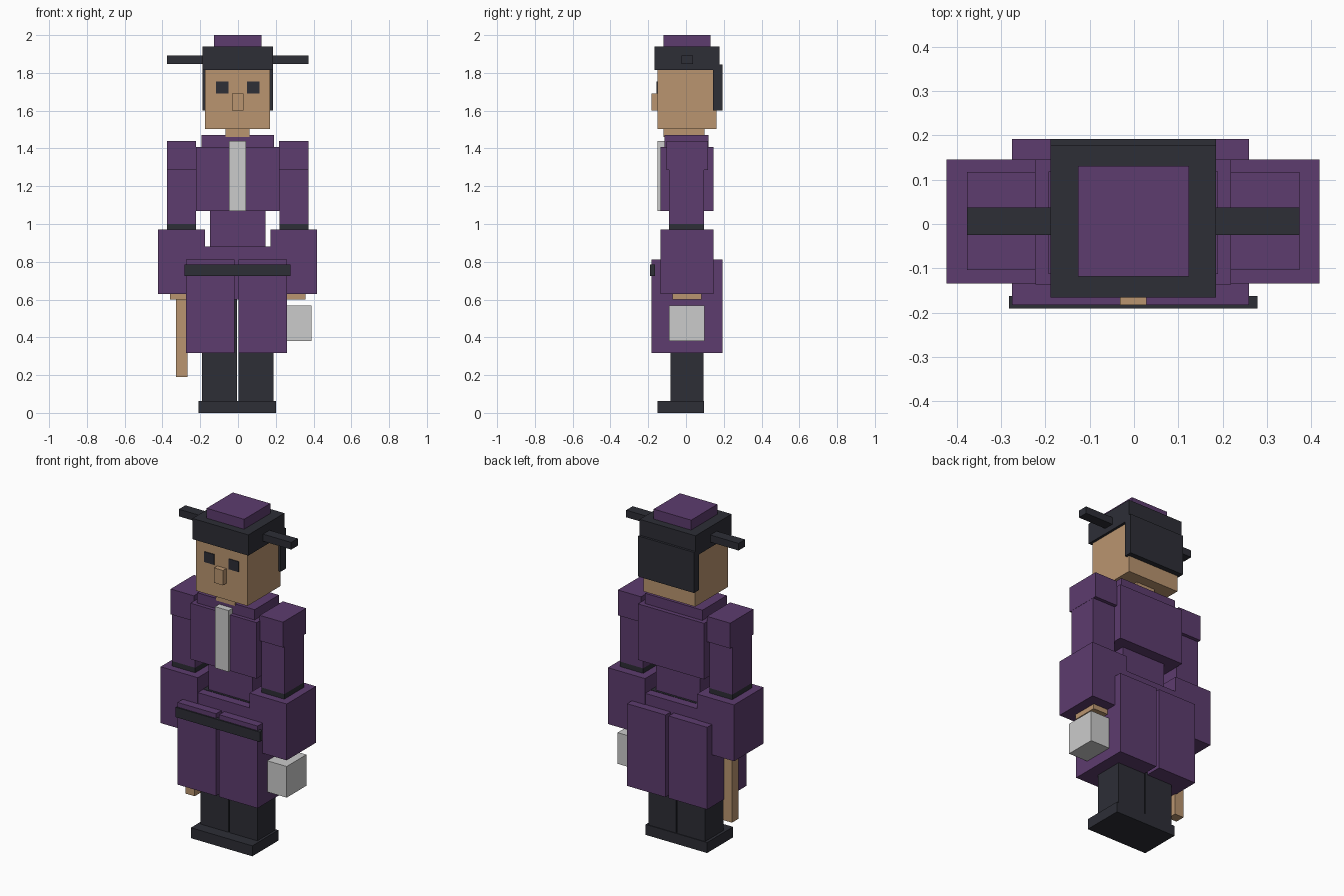
import bpy
import bmesh

if "Cube" in bpy.data.objects:
    bpy.data.objects.remove(bpy.data.objects["Cube"], do_unlink=True)


def make_material(name, rgb):
    """Flat material from an 8-bit sRGB colour."""
    linear = [((c / 255 + 0.055) / 1.055) ** 2.4 for c in rgb] + [1.0]
    mat = bpy.data.materials.new(name)
    mat.use_nodes = True
    mat.diffuse_color = linear
    bsdf = mat.node_tree.nodes["Principled BSDF"]
    bsdf.inputs["Base Color"].default_value = linear
    bsdf.inputs["Roughness"].default_value = 0.9
    return mat


purple = make_material("purple cloth", (93, 60, 110))
dark = make_material("dark cloth", (45, 46, 54))
tan = make_material("tan skin", (186, 149, 112))
grey = make_material("light grey", (203, 203, 203))


def box(name, mat, x, y, z):
    """Box spanning the (low, high) range on each axis."""
    bm = bmesh.new()
    bmesh.ops.create_cube(bm, size=1)
    ranges = (x, y, z)
    for v in bm.verts:
        v.co = [lo + (c + 0.5) * (hi - lo) for c, (lo, hi) in zip(v.co, ranges)]
    mesh = bpy.data.meshes.new(name)
    bm.to_mesh(mesh)
    bm.free()
    mesh.materials.append(mat)
    obj = bpy.data.objects.new(name, mesh)
    bpy.context.collection.objects.link(obj)
    return obj


def pair(name, mat, x, y, z):
    """Left and right copies, mirrored about the body's centre line."""
    mid = -0.002
    box("left_" + name, mat, x, y, z)
    box("right_" + name, mat, (2 * mid - x[1], 2 * mid - x[0]), y, z)


# Shoes and legs
box("shoes", dark, (-0.208, 0.202), (-0.152, 0.096), (0, 0.063))
pair("leg", dark, (0.002, 0.187), (-0.083, 0.092), (0.063, 0.882))

# Coat skirt, hips and sash
pair("skirt_panel", purple, (-0.002 + 0.008, 0.263), (-0.183, 0.192), (0.317, 0.813))
for o in ("right_skirt_panel", "left_skirt_panel"):
    bpy.data.objects[o].location.x = -0.0085 if o.startswith("right") else -0.004
box("hips", purple, (-0.2, 0.196), (-0.133, 0.143), (0.6, 0.88))
box("sash", dark, (-0.282, 0.279), (-0.191, -0.163), (0.725, 0.785))

# Torso
box("waist", purple, (-0.148, 0.145), (-0.07, 0.078), (0.87, 1.08))
box("chest", purple, (-0.222, 0.219), (-0.136, 0.145), (1.07, 1.408))
box("collar", purple, (-0.193, 0.19), (-0.113, 0.119), (1.4, 1.47))
box("shirt_front", grey, (-0.047, 0.043), (-0.152, -0.11), (1.07, 1.44))

# Arms
pair("shoulder", purple, (0.218, 0.373), (-0.104, 0.117), (1.287, 1.44))
pair("upper_arm", purple, (0.219, 0.372), (-0.09, 0.096), (1.0, 1.29))
pair("arm_band", dark, (0.219, 0.372), (-0.09, 0.096), (0.965, 1.0))
pair("wide_sleeve", purple, (0.171, 0.419), (-0.134, 0.146), (0.63, 0.97))
pair("hand", tan, (0.23, 0.357), (-0.071, 0.083), (0.6, 0.64))

# Held items
box("stick", tan, (-0.328, -0.268), (-0.03, 0.03), (0.19, 0.61))
box("lantern", grey, (0.2, 0.388), (-0.09, 0.098), (0.38, 0.568))

# Head and face
box("neck", tan, (-0.065, 0.061), (-0.118, 0.098), (1.46, 1.51))
box("head", tan, (-0.174, 0.17), (-0.152, 0.161), (1.502, 1.82))
box("nose", tan, (-0.032, 0.028), (-0.183, -0.15), (1.6, 1.69))
pair("eye", dark, (0.047, 0.113), (-0.156, -0.15), (1.692, 1.755))

# Hair and hat
box("back_hair", dark, (-0.188, 0.185), (0.143, 0.192), (1.6, 1.845))
box("hat_band", dark, (-0.188, 0.185), (-0.166, 0.178), (1.815, 1.94))
box("hat_crown", purple, (-0.126, 0.124), (-0.119, 0.131), (1.93, 2.0))
pair("hat_wing", dark, (0.17, 0.373), (-0.025, 0.037), (1.848, 1.891))
